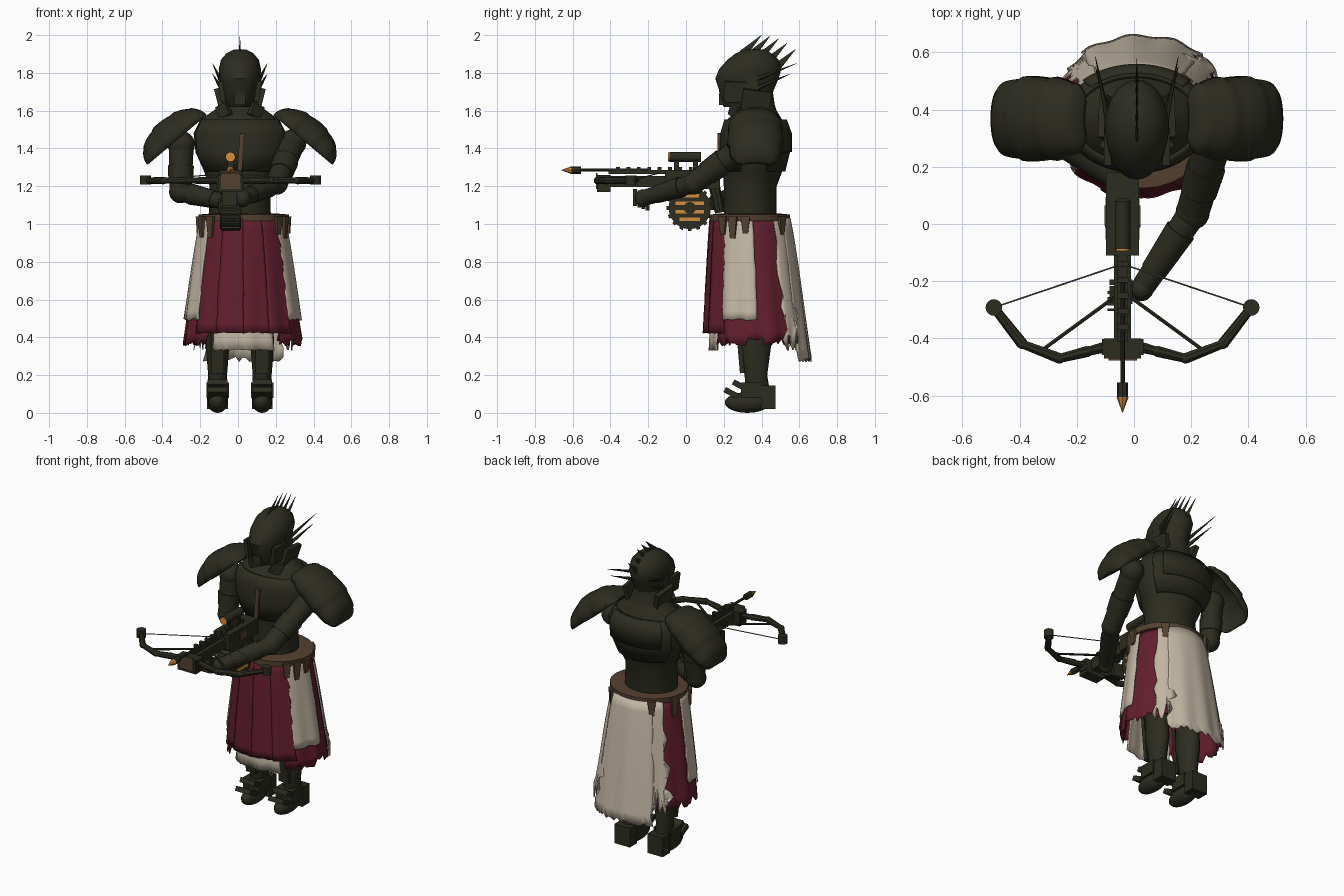
import bpy, bmesh, random
from math import sin, cos, pi, radians
from mathutils import Vector, Matrix, Euler

random.seed(4)
if "Cube" in bpy.data.objects:
    bpy.data.objects.remove(bpy.data.objects["Cube"])


def material(name, rgb):
    m = bpy.data.materials.new(name)
    m.use_nodes = True
    m.diffuse_color = (*rgb, 1)
    m.node_tree.nodes["Principled BSDF"].inputs["Base Color"].default_value = (*rgb, 1)
    return m


OLIVE = material("dark olive armour", (.025, .025, .015))
CRIMSON = material("crimson cloth", (.125, .013, .027))
CREAM = material("cream cloth", (.54, .47, .37))
BROWN = material("brown leather", (.09, .053, .03))
ORANGE = material("orange brass", (.66, .27, .045))
GREY = material("grey cord", (.13, .13, .12))
MID = .01          # centre line of the body
BOW = -.04         # centre line of the crossbow
made = []


def finish(name, bm, mat, thick=0):
    me = bpy.data.meshes.new(name)
    bmesh.ops.recalc_face_normals(bm, faces=bm.faces)
    bm.to_mesh(me)
    bm.free()
    ob = bpy.data.objects.new(name, me)
    bpy.context.collection.objects.link(ob)
    me.materials.append(mat)
    if thick:
        mod = ob.modifiers.new("thickness", "SOLIDIFY")
        mod.thickness, mod.offset = thick, 0
    made.append(ob)
    return ob


def box(name, c, size, mat=OLIVE, rot=(0, 0, 0), taper=1):
    bm = bmesh.new()
    bmesh.ops.create_cube(bm, size=1)
    for v in bm.verts:
        if v.co.z < 0:
            v.co.x *= taper
            v.co.y *= taper
    e = Euler([radians(a) for a in rot]).to_matrix().to_4x4()
    bm.transform(Matrix.Translation(c) @ e @ Matrix.Diagonal((*size, 1)))
    return finish(name, bm, mat)


def rod(name, p, q, r1, r2=None, mat=OLIVE, n=16):
    p, q = Vector(p), Vector(q)
    bm = bmesh.new()
    bmesh.ops.create_cone(bm, cap_ends=True, segments=n, radius1=r1,
                          radius2=r1 if r2 is None else r2, depth=(q - p).length)
    turn = Vector((0, 0, 1)).rotation_difference(q - p).to_matrix().to_4x4()
    bm.transform(Matrix.Translation((p + q) / 2) @ turn)
    return finish(name, bm, mat)


def ball(name, c, size, mat=OLIVE):
    bm = bmesh.new()
    bmesh.ops.create_uvsphere(bm, u_segments=20, v_segments=12, radius=1)
    bm.transform(Matrix.Translation(c) @ Matrix.Diagonal((*size, 1)))
    return finish(name, bm, mat)


def loft(name, rings, mat=OLIVE, a0=0, a1=360, n=28, thick=0, cx=MID, grow=0,
         pleat=0, jag=0, fray=0):
    """Skin rings of (z, front y, back y, half width); angle 0 faces the front."""
    bm = bmesh.new()
    closed = a1 - a0 == 360
    cols = n if closed else n + 1
    tears = [random.random() ** 2 * jag for _ in range(cols)]
    rows = []
    for k, (z, y0, y1, rx) in enumerate(rings):
        t = k / (len(rings) - 1)
        row = []
        for i in range(cols):
            a = a0 + (a1 - a0) * i / n
            if fray and i in (0, n):
                a += random.uniform(-1, 1) * fray * t
            s = 1 + pleat * t * sin(radians(a) * 14)
            a = radians(a)
            row.append(bm.verts.new((cx + (rx + grow) * s * sin(a),
                                     (y0 + y1) / 2 - ((y1 - y0) / 2 + grow) * s * cos(a),
                                     z + tears[i] * t ** 6)))
        rows.append(row)
    for lo, hi in zip(rows, rows[1:]):
        for i in range(n):
            j = (i + 1) % cols
            bm.faces.new((lo[i], lo[j], hi[j], hi[i]))
    if closed:
        bm.faces.new(rows[0])
        bm.faces.new(rows[-1])
    return finish(name, bm, mat, thick)


# torso, breastplate and backplate
torso = [(1.0, .2, .48, .165), (1.2, .2, .48, .16), (1.28, .195, .51, .19), (1.38, .19, .535, .235),
         (1.48, .195, .535, .245), (1.55, .215, .51, .21), (1.6, .27, .48, .14),
         (1.63, .3, .47, .1), (1.7, .31, .46, .08)]
loft("torso", torso)
loft("breastplate", torso[2:6], a0=-68, a1=68, thick=.014, grow=.006)
loft("back_plate", torso[2:6], a0=118, a1=242, thick=.016, grow=.008)
loft("back_plate_upper", torso[3:6], a0=135, a1=225, thick=.014, grow=.018)
box("chest_strap", (.015, .175, 1.375), (.025, .015, .21), BROWN, (0, 4, 0))

# helmet with flat crest blades and wing spikes
loft("helmet", [(1.62, .2, .42, .065), (1.66, .18, .45, .085), (1.71, .175, .465, .095),
                (1.77, .155, .49, .108), (1.82, .175, .505, .112), (1.87, .22, .49, .1),
                (1.905, .265, .45, .07), (1.925, .32, .41, .03)])
box("mouth_guard", (MID, .2, 1.66), (.06, .05, .06))
for i in range(5):
    t = i / 4
    y, z = .3 + .18 * t, 1.9 - .07 * t ** 2
    blade = rod("crest_blade", (MID, y, z), (MID, y + .1, 2 - .075 * t ** 2), .022, .001, n=6)
    for v in blade.data.vertices:
        v.co.x = MID + (v.co.x - MID) * .3
for s in (-1, 1):
    box("cheek_plate", (MID + s * .095, .27, 1.7), (.025, .13, .11), rot=(0, s * 8, 0))
    box("ear_block", (MID + s * .1, .35, 1.74), (.025, .07, .09))
    box("collar_plate", (MID + s * .105, .37, 1.645), (.028, .15, .13), rot=(-8, s * 14, 0))
    box("collar_front", (MID + s * .085, .26, 1.6), (.07, .03, .07), rot=(0, s * 25, s * 35))
    for dz in (0, .035):
        rod("wing_spike", (MID + s * .095, .33 + dz, 1.75 - dz),
            (MID + s * .145, .585 - dz, 1.85 - dz * 1.6), .014, .001, n=5)

# domed shoulder guards built of stepped plates
for s in (-1, 1):
    bm = bmesh.new()
    nu, nv, grid = 32, 16, []
    tilt = Matrix.Rotation(radians(s * 40), 3, 'Y')
    for i in range(nu + 1):
        u = pi * (.015 + .97 * i / nu)
        step = .95 + .06 * (i * 5 / nu % 1)
        row = []
        for j in range(nv + 1):
            v = pi * j / nv
            p = Vector((-s * cos(u) * .2, cos(v) * .146 * sin(u) ** .35 * step,
                        sin(v) ** .8 * sin(u) ** .95 * .128 * step))
            row.append(bm.verts.new(tilt @ p + Vector((MID + s * .333, .368, 1.445))))
        grid.append(row)
    for g, h in zip(grid, grid[1:]):
        for j in range(nv):
            bm.faces.new((g[j], g[j + 1], h[j + 1], h[j]))
    finish("shoulder_guard", bm, OLIVE, .01)

# arms
arms = {"left": ((.29, .33, 1.43), (.205, .04, 1.215), (.035, -.215, 1.14)),
        "right": ((-.3, .36, 1.42), (-.305, .33, 1.17), (-.08, .17, 1.12))}
for side, pts in arms.items():
    sh, el, ha = map(Vector, pts)
    ball(side + "_shoulder", sh, (.072, .072, .072))
    rod(side + "_upper_arm", sh, el, .066, .058)
    rod(side + "_arm_band", sh.lerp(el, .45), sh.lerp(el, .75), .069, .065)
    ball(side + "_elbow", el, (.06, .06, .06))
    rod(side + "_forearm", el, ha, .052, .042)
    rod(side + "_bracer", el.lerp(ha, .25), el.lerp(ha, .8), .056, .047)
    ball(side + "_hand", ha.lerp(el, -.05), (.042, .042, .048))
for i in range(4):
    box("left_finger", (BOW - .005, -.27 + i * .022, 1.14 - i * .008), (.08, .02, .09))

# legs and boots
for s in (-1, 1):
    x = MID + s * .118
    loft("leg", [(.08, .32, .45, .05), (.2, .31, .43, .05), (.35, .28, .45, .062),
                 (.5, .28, .44, .06), (.6, .26, .47, .075), (1.0, .26, .46, .08)], cx=x, n=16)
    box("shin_plate", (x, .285, .36), (.07, .025, .3), rot=(5, 0, 0))
    ball("boot_foot", (x, .325, .055), (.052, .12, .055))
    box("boot_heel", (x, .435, .083), (.11, .075, .125))
    box("boot_cuff", (x, .345, .12), (.12, .11, .08))
    for y, z in ((.24, .105), (.285, .145)):
        box("boot_flap", (x, y, z), (.105, .08, .03), rot=(-28, 0, 0))

# layered torn skirt
waist, hem = (1.03, .135, .54, .215), (.42, .1, .63, .308)


def skirt(name, mat, a0, a1, bottom, scale, jag, fray, n):
    rings = []
    for k in range(13):
        z = waist[0] + (bottom - waist[0]) * k / 12
        f = ((waist[0] - z) / (waist[0] - hem[0])) ** .85
        y0, y1, rx = (w + (h - w) * f for w, h in zip(waist[1:], hem[1:]))
        rings.append((z, y0, y1, rx))
    loft(name, rings, mat, a0, a1, n, .006, .025, scale, .018, jag, fray)


skirt("front_under_cloth", CREAM, -34, 34, .33, -.03, .008, 1, 20)
skirt("right_under_cloth", CRIMSON, -140, -40, .355, -.006, .05, 4, 26)
skirt("left_under_cloth", CRIMSON, 40, 140, .355, -.006, .05, 4, 26)
for i in range(4):
    skirt("front_cloth", CRIMSON, -53 + i * 26.5, -26 + i * 26.5, .42, .004 + .004 * (i % 2), .006, 1, 8)
for s in (-1, 1):
    a, b = sorted((s * 50, s * 94))
    skirt("side_cloth", CREAM, a, b, .49, .008, .012, 2, 12)
    a, b = sorted((s * 126, s * 145))
    skirt("back_side_cloth", CREAM, a, b, .33, .008, .14, 12, 10)
skirt("back_cloth", CREAM, 142, 218, .27, .01, .03, 3, 24)

# belt with ragged leather tabs
loft("belt", [(1.015, .125, .55, .235), (1.05, .125, .55, .24), (1.055, .18, .5, .18)], BROWN, cx=.03)
for a in (-62, -44, 50, 66, 84, 140, -110, -145):
    r = radians(a)
    h = random.uniform(.08, .14)
    box("belt_tab", (.025 + .247 * sin(r), .3375 - .222 * cos(r), 1.04 - h / 2),
        (.05, .018, h), BROWN, (0, 0, a), .55)

# crossbow frame
box("bow_stock", (BOW, -.28, 1.225), (.06, .36, .06))
box("bow_receiver", (BOW, .035, 1.235), (.115, .29, .1))
box("receiver_sides", (BOW, .03, 1.235), (.125, .07, .05), BROWN)
box("bow_crosspiece", (BOW, -.43, 1.225), (.145, .055, .07))
box("bow_nose", (BOW, -.435, 1.215), (.13, .07, .09))
box("nose_plate", (BOW, -.473, 1.228), (.1, .008, .085), BROWN)
box("bow_rail", (BOW, -.16, 1.275), (.035, .5, .02))
for i in range(9):
    box("rail_tooth", (BOW, -.36 + i * .055, 1.292), (.04, .02, .022))
for i in range(4):
    box("stock_rib", (BOW - .04, -.3 + i * .02, 1.22), (.025, .01, .03))
rod("trigger_grip", (BOW, .15, 1.2), (BOW, .18, 1.06), .03, .026, n=8)

# bow arms, struts and cord
for s in (-1, 1):
    path = [(BOW + s * x, y, 1.23) for x, y in ((.06, -.43), (.12, -.445), (.22, -.47), (.35, -.42), (.45, -.292))]
    for p, q in zip(path, path[1:]):
        rod("bow_limb", p, q, .02, .016, n=8)
        ball("limb_joint", q, (.018, .018, .018))
    tip = path[-1]
    rod("limb_wheel", (tip[0], tip[1], 1.21), (tip[0], tip[1], 1.258), .029)
    rod("bow_cord", tip, (BOW, -.14, 1.27), .003, mat=GREY, n=6)
    rod("bow_strut", (BOW + s * .28, -.44, 1.23), (BOW + s * .02, -.25, 1.23), .007, n=6)

# bolt and sight
rod("bolt_shaft", (BOW, -.2, 1.285), (BOW, -.58, 1.285), .008, n=8)
rod("bolt_collar", (BOW, -.555, 1.285), (BOW, -.61, 1.285), .019, n=8)
rod("bolt_tip", (BOW, -.605, 1.285), (BOW, -.66, 1.285), .021, .001, ORANGE, 8)
rod("sight_tube", (BOW, -.088, 1.355), (BOW, .08, 1.355), .027)
rod("sight_lens", (BOW, -.094, 1.355), (BOW, -.087, 1.355), .024, mat=ORANGE)
for y in (-.05, .05):
    box("sight_mount", (BOW, y, 1.31), (.03, .025, .06))

# drum magazine with brass bars
rod("drum", (BOW - .055, .02, 1.085), (BOW + .055, .02, 1.085), .112, n=24)
for i in range(16):
    a = 2 * pi * i / 16
    box("drum_tooth", (BOW, .02 + .112 * cos(a), 1.085 + .112 * sin(a)), (.1, .02, .02),
        rot=(360 * i / 16, 0, 0))
for s in (-1, 1):
    for dz, w in ((.065, .1), (.025, .15), (-.02, .15), (-.06, .11)):
        box("drum_bar", (BOW + s * .056, .02, 1.085 + dz), (.006, w, .018), ORANGE)
    rod("drum_hub", (BOW + s * .05, .02, 1.085), (BOW + s * .062, .02, 1.085), .032)

# smooth shading with sharp edges kept
bpy.ops.object.select_all(action='DESELECT')
for ob in made:
    ob.select_set(True)
bpy.context.view_layer.objects.active = made[0]
bpy.ops.object.shade_smooth_by_angle(angle=radians(35))
